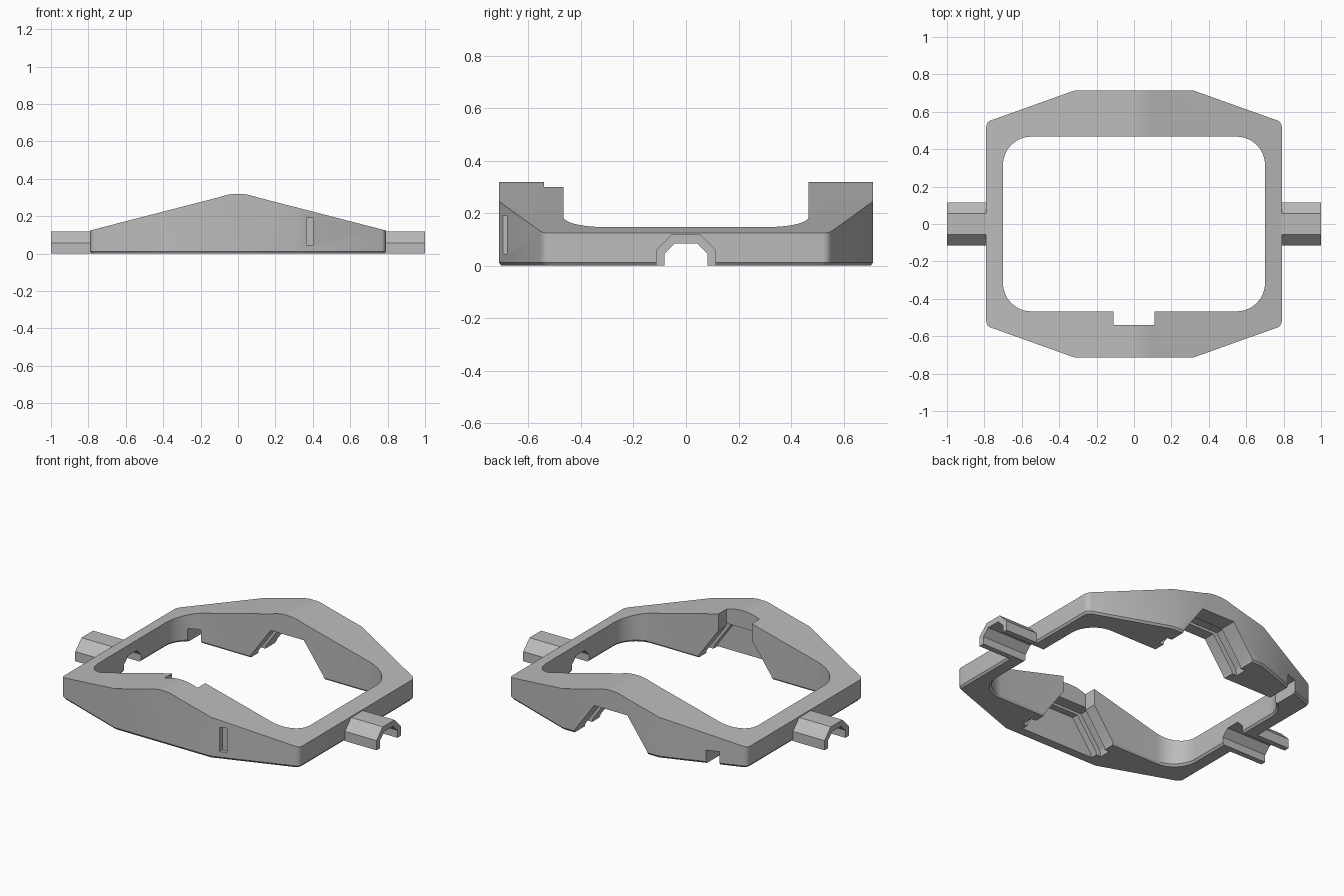
import bpy, bmesh, math
from mathutils import Vector

cube = bpy.data.objects.get("Cube")
if cube:
    bpy.data.objects.remove(cube, do_unlink=True)

GREY = (0.5, 0.5, 0.5, 1)
grey = bpy.data.materials.new("plain grey")
grey.use_nodes = True
grey.diffuse_color = GREY
grey.node_tree.nodes["Principled BSDF"].inputs["Base Color"].default_value = GREY

AXES = {"x": lambda u, v, h: (h, u, v),
        "y": lambda u, v, h: (u, h, v),
        "z": lambda u, v, h: (u, v, h)}


def loft(name, points, layers, axis):
    """Prism of a 2D outline through layers of (position, scale)."""
    bm = bmesh.new()
    rings = [[bm.verts.new(AXES[axis](u * s, v * s, h)) for u, v in points]
             for h, s in layers]
    n = len(points)
    for low, high in zip(rings, rings[1:]):
        for i in range(n):
            j = (i + 1) % n
            bm.faces.new((low[i], low[j], high[j], high[i]))
    bm.faces.new(rings[0])
    bm.faces.new(rings[-1])
    bmesh.ops.recalc_face_normals(bm, faces=bm.faces)
    mesh = bpy.data.meshes.new(name)
    bm.to_mesh(mesh)
    bm.free()
    obj = bpy.data.objects.new(name, mesh)
    bpy.context.collection.objects.link(obj)
    mesh.materials.append(grey)
    return obj


def rounded(corners, radius, steps=8):
    """Round the corners of a closed outline."""
    out = []
    for i, c in enumerate(corners):
        c = Vector(c)
        a = (Vector(corners[i - 1]) - c).normalized()
        b = (Vector(corners[(i + 1) % len(corners)]) - c).normalized()
        half = a.angle(b) / 2
        mid = c + (a + b).normalized() * radius / math.sin(half)
        start = c + a * radius / math.tan(half) - mid
        end = c + b * radius / math.tan(half) - mid
        for k in range(steps + 1):
            t = k / steps
            d = start.lerp(end, t).normalized() * radius
            out.append(tuple(mid + d))
    return out


def mirrored(half):
    """Complete an outline given for its positive side, bottom to top."""
    return half + [(-u, v) for u, v in reversed(half)]


def combine(target, other, operation):
    mod = target.modifiers.new("part", "BOOLEAN")
    mod.operation = operation
    mod.solver = "EXACT"
    mod.object = other
    bpy.context.view_layer.objects.active = target
    bpy.ops.object.modifier_apply(modifier=mod.name)
    bpy.data.objects.remove(other, do_unlink=True)


def box(name, x0, x1, y0, y1, z0, z1):
    return loft(name, [(x0, y0), (x1, y0), (x1, y1), (x0, y1)],
                [(z0, 1), (z1, 1)], "z")


# Frame body: eight-sided plan with a small chamfer at the base
plan = [(-.32, -.713), (.32, -.713)]
plan += rounded([(.32, -.713), (.79, -.545), (.79, .545), (.32, .713)], .035, 5)[6:18]
plan += [(.32, .713), (-.32, .713)]
plan += [(-u, -v) for u, v in plan[2:14]]
frame = loft("frame", plan, [(0, .988), (.012, 1), (.5, 1)], "z")

# Pitched top with a rounded ridge
crest = [(.1 * math.sin(k * math.pi / 16), .32 - .018 * math.sin(k * math.pi / 16) ** 2)
         for k in range(8, 0, -1)]
roof = mirrored([(.9, -.1), (.9, .095), (.79, .124)] + crest)
combine(frame, loft("roof", roof, [(-1, 1), (1, 1)], "y"), "INTERSECT")

# Central opening
opening = rounded([(-.7, -.467), (.7, -.467), (.7, .467), (-.7, .467)], .15, 10)
combine(frame, loft("opening", opening,
                    [(-.1, 1.015), (0, 1.015), (.012, 1), (.6, 1)], "z"), "DIFFERENCE")

# Arch through the rear wall and matching pocket inside the front wall
arch = mirrored([(.25, -.02), (.24, .02), (.11, .2)])
wide_arch = mirrored([(.28, -.02), (.27, .035), (.135, .215)])
for name, outline, y0, y1 in (("rear_arch", arch, .4, .8),
                              ("rear_groove", wide_arch, .54, .61),
                              ("front_pocket", arch, -.65, -.4),
                              ("front_groove", wide_arch, -.61, -.54)):
    combine(frame, loft(name, outline, [(y0, 1), (y1, 1)], "y"), "DIFFERENCE")

# Inner notch, cable gap and front slot
combine(frame, box("front_notch", -.11, .11, -.54, -.4, -.1, .5), "DIFFERENCE")
combine(frame, box("cable_gap", -.64, -.57, .4, .8, -.1, .08), "DIFFERENCE")
combine(frame, box("front_slot", .365, .405, -.8, -.668, .045, .19), "DIFFERENCE")

# Side tabs with an open channel running through the side walls
tab = mirrored([(.115, 0), (.115, .058), (.055, .118)])
channel = mirrored([(.082, -.05), (.082, .045), (.042, .085)])
for side in (-1, 1):
    combine(frame, loft("tab", tab, [(side * .76, 1), (side * 1, 1)], "x"), "UNION")
    combine(frame, loft("channel", channel, [(side * .6, 1), (side * 1.1, 1)], "x"),
            "DIFFERENCE")

bpy.ops.object.select_all(action="DESELECT")
frame.select_set(True)
bpy.context.view_layer.objects.active = frame
bpy.ops.object.shade_smooth_by_angle(angle=math.radians(25))
